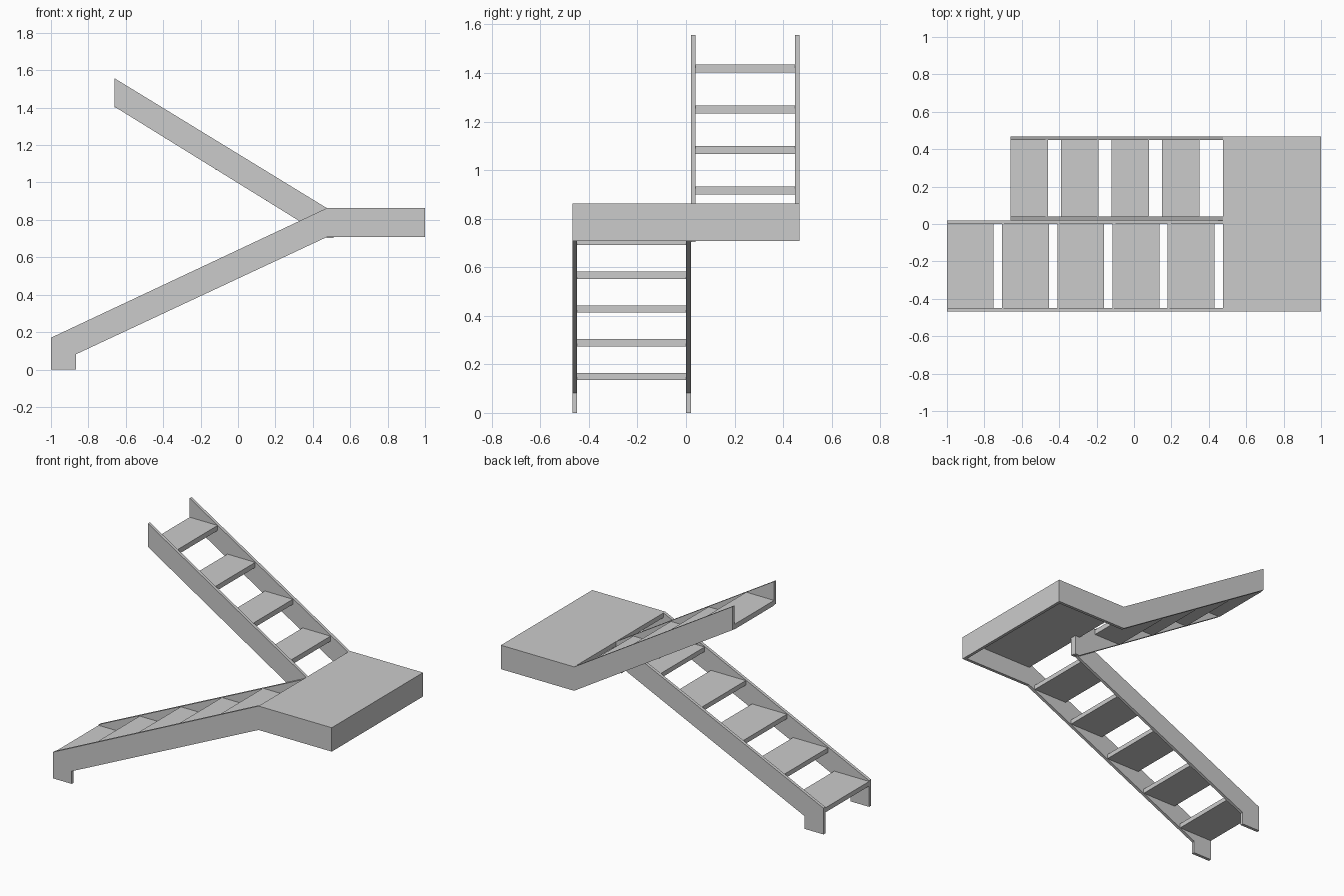
import bpy, bmesh

if "Cube" in bpy.data.objects:
    bpy.data.objects.remove(bpy.data.objects["Cube"])


def extrude_profile(name, pts, y0, y1):
    """Extrude an x-z outline from y0 to y1."""
    bm = bmesh.new()
    face = bm.faces.new([bm.verts.new((x, y0, z)) for x, z in pts])
    res = bmesh.ops.extrude_face_region(bm, geom=[face])
    verts = [g for g in res["geom"] if isinstance(g, bmesh.types.BMVert)]
    bmesh.ops.translate(bm, verts=verts, vec=(0, y1 - y0, 0))
    bmesh.ops.recalc_face_normals(bm, faces=bm.faces)
    me = bpy.data.meshes.new(name)
    bm.to_mesh(me)
    bm.free()
    ob = bpy.data.objects.new(name, me)
    bpy.context.collection.objects.link(ob)
    return ob


def box(name, x0, x1, y0, y1, z0, z1):
    return extrude_profile(name, [(x0, z0), (x1, z0), (x1, z1), (x0, z1)], y0, y1)


T = 0.02                      # board thickness
Y0, Y1 = -0.468, 0.468        # overall depth
XL, ZB, ZT = 0.475, 0.708, 0.863   # landing start, underside, top

# Lower flight stringers: the outer one runs on as the landing's front skirt
foot = [(-1, 0.17), (-1, 0), (-0.865, 0), (-0.865, 0.082), (XL, ZB)]
extrude_profile("lower_outer_stringer", foot + [(1, ZB), (1, ZT), (XL, ZT)], Y0, Y0 + T)
extrude_profile("lower_inner_stringer",
                foot + [(0.51, ZB), (0.51, ZT - 0.005), (XL, ZT - 0.005)], 0, T)

# Upper flight stringers: the outer one runs on as the landing's back skirt
top = [(XL, ZT), (-0.66, 1.557), (-0.66, 1.405), (XL, 0.703)]
extrude_profile("upper_outer_stringer",
                [(XL, ZT), (-0.66, 1.557), (-0.66, 1.405), (XL, ZB), (1, ZB), (1, ZT)],
                Y1 - T, Y1)
extrude_profile("upper_inner_stringer",
                top + [(0.51, 0.703), (0.51, ZT - 0.005)], T, 2 * T)

# Landing: top slab and end skirt, open underneath
box("landing_slab", XL, 1, Y0 + T, Y1 - T, ZT - 0.03, ZT)
box("landing_end_skirt", 1 - T, 1, Y0 + T, Y1 - T, ZB, ZT - 0.03)

# Lower treads
for i in range(5):
    x, z = -1 + 0.295 * i, 0.135 + 0.139 * i
    box(f"lower_tread_{i + 1}", x, x + 0.25, Y0 + T, 0, z, z + 0.03)

# Upper treads, the last one cut short at the top of the flight
for i in range(4):
    x, z = 0.15 - 0.27 * i, 0.9 + 0.167 * i
    box(f"upper_tread_{i + 1}", max(x, -0.66), x + 0.2, 2 * T, Y1 - T, z, z + 0.033)
